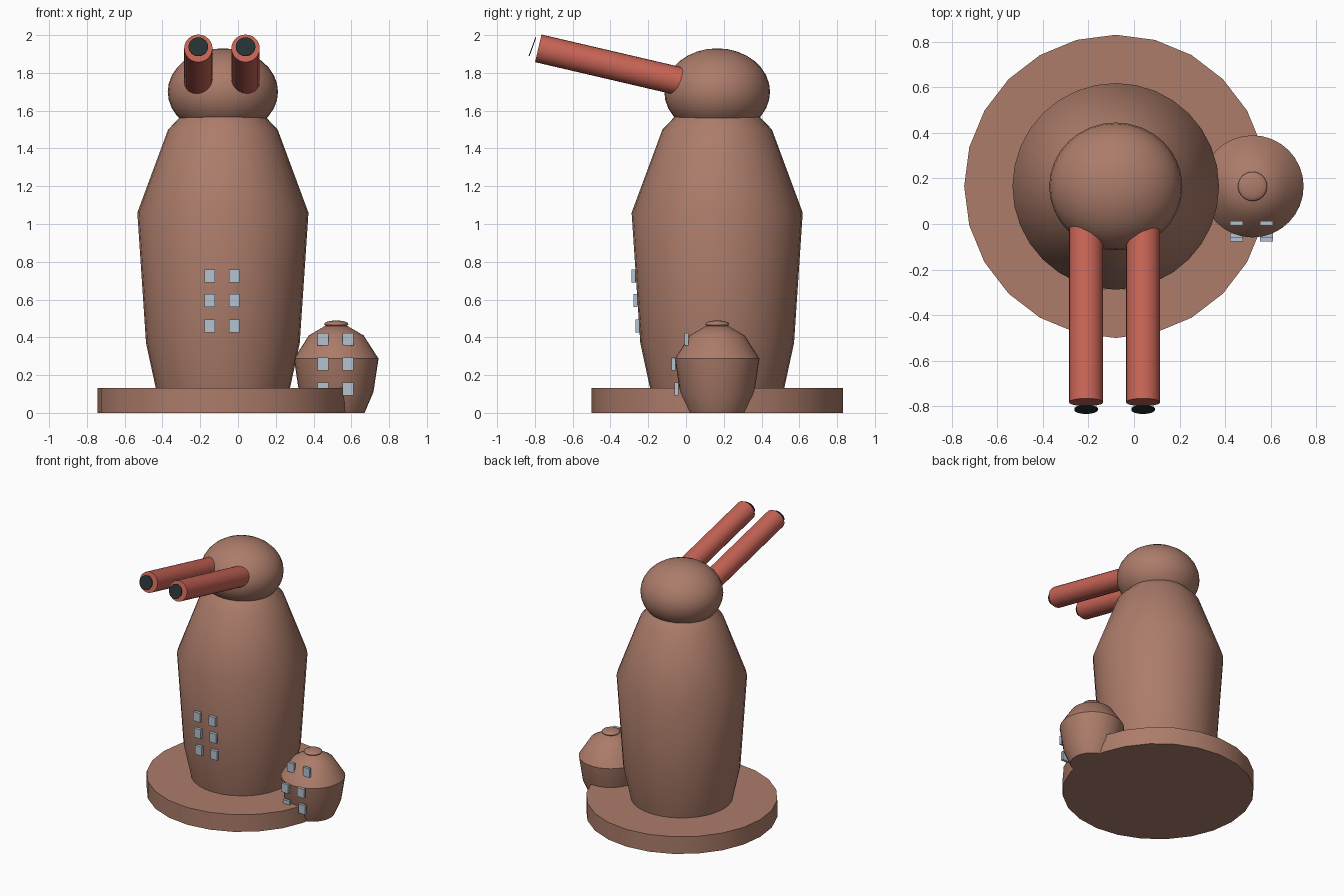
import bpy
import math
from mathutils import Vector

if "Cube" in bpy.data.objects:
    bpy.data.objects.remove(bpy.data.objects["Cube"])


def srgb(r, g, b):
    lin = [(c / 255 / 12.92) if c < 10 else ((c / 255 + 0.055) / 1.055) ** 2.4 for c in (r, g, b)]
    return (*lin, 1.0)


def material(name, rgb):
    m = bpy.data.materials.new(name)
    m.diffuse_color = srgb(*rgb)
    m.use_nodes = True
    m.node_tree.nodes["Principled BSDF"].inputs["Base Color"].default_value = m.diffuse_color
    return m


CLAY = material("clay_brown", (172, 124, 106))
RED = material("barrel_red", (200, 100, 86))
GLASS = material("window_grey_blue", (180, 194, 208))
BLACK = material("muzzle_black", (36, 48, 50))


def finish(name, mat, angle=35):
    ob = bpy.context.object
    ob.name = name
    ob.data.materials.append(mat)
    bpy.ops.object.shade_smooth_by_angle(angle=math.radians(angle))
    return ob


def lathe(name, centre, profile, mat, n=32):
    """Closed solid of revolution from (radius, height) points."""
    verts = [(r * math.sin(2 * math.pi * i / n), r * math.cos(2 * math.pi * i / n), z)
             for r, z in profile for i in range(n)]
    faces = [(k * n + (i + 1) % n, k * n + i, (k + 1) * n + i, (k + 1) * n + (i + 1) % n)
             for k in range(len(profile) - 1) for i in range(n)]
    faces += [tuple(range(n)), tuple(reversed(range((len(profile) - 1) * n, len(profile) * n)))]
    me = bpy.data.meshes.new(name)
    me.from_pydata(verts, [], faces)
    ob = bpy.data.objects.new(name, me)
    ob.location = (*centre, 0)
    bpy.context.collection.objects.link(ob)
    bpy.ops.object.select_all(action='DESELECT')
    bpy.context.view_layer.objects.active = ob
    ob.select_set(True)
    return finish(name, mat)


def ellipsoid(name, loc, radii, mat):
    bpy.ops.mesh.primitive_uv_sphere_add(segments=32, ring_count=16, radius=1, location=loc)
    bpy.context.object.scale = radii
    return finish(name, mat)


def window(name, loc, size):
    bpy.ops.mesh.primitive_cube_add(size=1, location=loc)
    bpy.context.object.scale = size
    ob = finish(name, GLASS)
    bev = ob.modifiers.new("soft_edges", 'BEVEL')
    bev.width = 0.004
    bev.segments = 1


MAIN = (-0.08, 0.165)
SIDE = (0.52, 0.165)

# Round base, main tower and its domed head
lathe("base", MAIN, [(0.665, 0), (0.665, 0.132)], CLAY, 24)
lathe("tower", MAIN, [(0.33, 0.02), (0.355, 0.13), (0.407, 0.37), (0.453, 1.06),
                      (0.29, 1.50), (0.225, 1.568)], CLAY)
ellipsoid("head", (*MAIN, 1.70), (0.292, 0.28, 0.23), CLAY)

# Small side turret with its cap
lathe("turret", SIDE, [(0.15, 0), (0.197, 0.11), (0.224, 0.287), (0.145, 0.41),
                       (0.06, 0.46)], CLAY)
ellipsoid("turret_cap", (*SIDE, 0.47), (0.064, 0.064, 0.019), CLAY)

# Twin barrels rising forwards, each with a thin muzzle disc
for side, x in (("left", -0.21), ("right", 0.04)):
    mouth, root = Vector((x, -0.782, 1.93)), Vector((x, 0.02, 1.743))
    axis = mouth - root
    bpy.ops.mesh.primitive_cylinder_add(vertices=24, radius=0.075, depth=axis.length,
                                        location=(mouth + root) / 2)
    bpy.context.object.rotation_euler = axis.to_track_quat('Z', 'Y').to_euler()
    finish(side + "_barrel", RED)
    bpy.ops.mesh.primitive_cylinder_add(vertices=24, radius=0.052, depth=0.005,
                                        location=(x, -0.813, 1.938),
                                        rotation=(math.radians(70), 0, 0))
    finish(side + "_muzzle", BLACK)

# Window plates on the tower and the turret: (height, depth position)
for x in (-0.15, -0.02):
    for z, y in ((0.725, -0.277), (0.595, -0.268), (0.46, -0.256)):
        window("tower_window", (x, y, z), (0.056, 0.022, 0.07))
for x in (0.45, 0.582):
    for z, y in ((0.39, 0.003), (0.258, -0.066), (0.126, -0.05)):
        window("turret_window", (x, y, z), (0.057, 0.02, 0.068))
